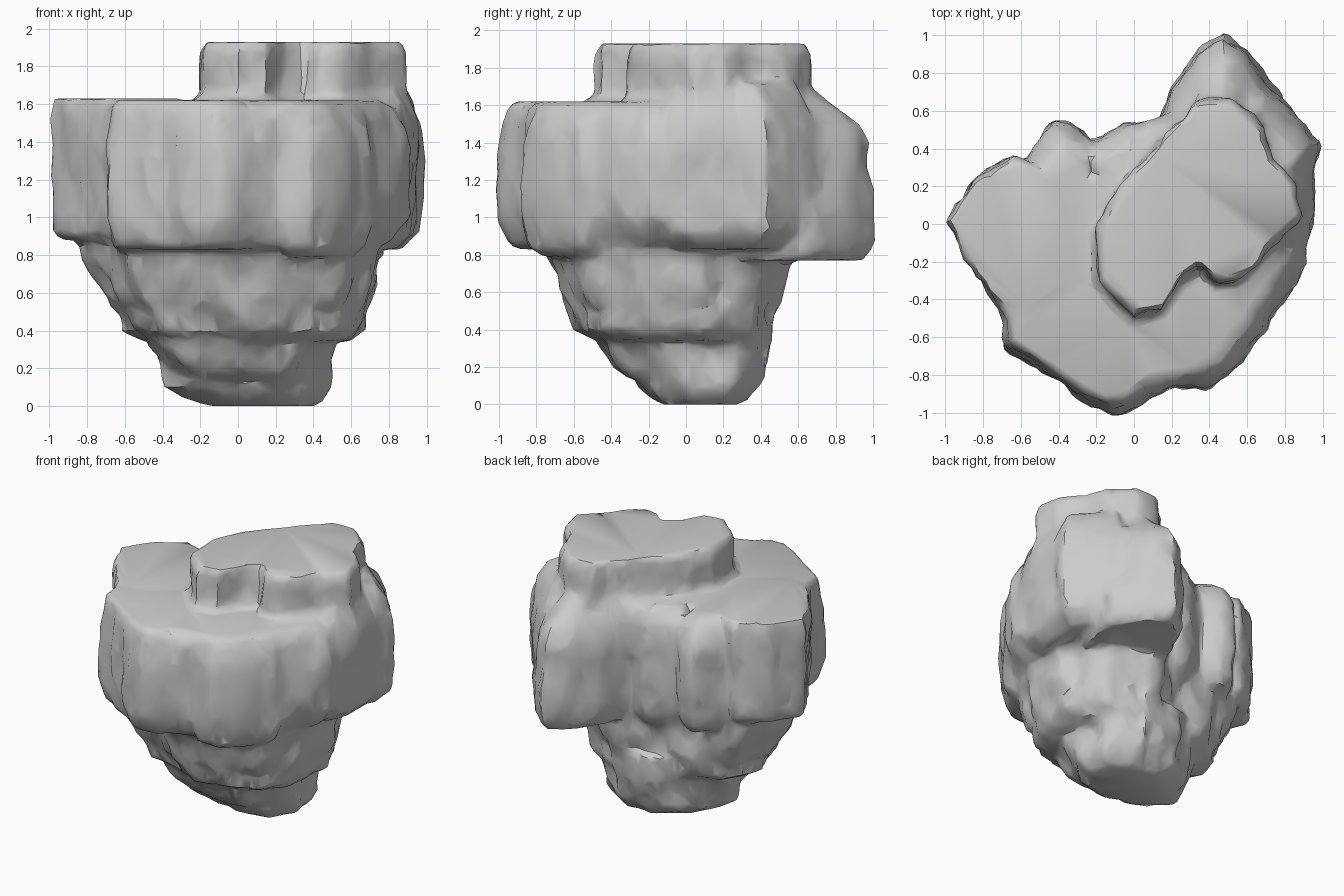
import bpy
import bmesh
from mathutils import Vector, noise

cube = bpy.data.objects.get("Cube")
if cube:
    bpy.data.objects.remove(cube, do_unlink=True)

stone = bpy.data.materials.new("grey stone")
stone.use_nodes = True
stone_colour = (0.6, 0.6, 0.6, 1)
stone.diffuse_color = stone_colour
stone.node_tree.nodes["Principled BSDF"].inputs["Base Color"].default_value = stone_colour


def boulder(name, outline, levels, pivot):
    """Stack scaled copies of an outline and bridge them into a closed lump."""
    bm = bmesh.new()
    rings = []
    px, py = pivot
    for z, scale in levels:
        rings.append([bm.verts.new((px + (x - px) * scale, py + (y - py) * scale, z))
                      for x, y in outline])
    bm.faces.new(list(reversed(rings[0])))
    bm.faces.new(rings[-1])
    count = len(outline)
    for low, high in zip(rings, rings[1:]):
        for i in range(count):
            j = (i + 1) % count
            bm.faces.new((low[i], low[j], high[j], high[i]))
    bmesh.ops.recalc_face_normals(bm, faces=bm.faces)
    mesh = bpy.data.meshes.new(name)
    bm.to_mesh(mesh)
    bm.free()
    obj = bpy.data.objects.new(name, mesh)
    bpy.context.collection.objects.link(obj)
    mesh.materials.append(stone)
    return obj


def apply_modifier(obj, kind, **settings):
    modifier = obj.modifiers.new(kind.title(), kind)
    for key, value in settings.items():
        setattr(modifier, key, value)
    bpy.ops.object.modifier_apply(modifier=modifier.name)


# Broad ledge that carries the front face, leaning back on the left-hand side
rock = boulder("floating_rock", [
    (-.69, -.48), (-.68, -.65), (-.4, -.83), (-.28, -.92), (-.12, -1), (.03, -.97),
    (.1, -.91), (.23, -.85), (.38, -.84), (.52, -.75), (.71, -.52), (.91, -.2),
    (.92, 0), (.6, .4), (.1, .42), (-.2, .3), (-.55, .2)],
    [(.83, .86), (.88, .93), (1, 1), (1.35, 1), (1.5, .97), (1.58, .94), (1.62, .88)],
    (-.45, -.4))

parts = []

# Proud column on the front
parts.append(boulder("front_lobe", [
    (.21, -.7), (.24, -.87), (.38, -.88), (.54, -.77), (.71, -.54), (.6, -.3), (.3, -.3)],
    [(.79, .75), (.84, .92), (1, 1), (1.3, 1), (1.48, .94), (1.6, .8)], (.35, -.4)))

# Block on the right-hand end
parts.append(boulder("side_block", [
    (-1, .02), (-.87, .22), (-.65, .37), (-.4, .26), (-.3, -.3), (-.6, -.5),
    (-.69, -.48), (-.87, -.22)],
    [(.88, .88), (.93, .98), (1.57, 1), (1.63, .96)], (-.5, 0)))

# Rounded lobes along the back, with a cleft beside the corner block
parts.append(boulder("outer_back_lobe", [
    (-.58, .32), (-.43, .55), (-.34, .54), (-.22, .44), (-.2, .1), (-.5, .1)],
    [(.8, .85), (.87, .97), (1.1, 1), (1.45, .97), (1.55, .85), (1.62, .6)], (-.35, .1)))
parts.append(boulder("inner_back_lobe", [
    (-.26, .42), (-.16, .47), (-.04, .53), (.06, .53), (.14, .4), (.2, .1), (-.2, .1)],
    [(.74, .8), (.83, .95), (1.1, 1), (1.4, 1), (1.53, .9), (1.63, .68)], (-.05, .1)))
parts.append(boulder("back_saddle", [
    (-.06, .5), (.16, .58), (.4, .5), (.3, .2), (0, .2)],
    [(1.2, .8), (1.3, 1), (1.5, 1), (1.64, .8)], (.2, .3)))

# Overhanging block at the back corner
parts.append(boulder("corner_block", [
    (.12, .5), (.18, .71), (.36, .95), (.48, 1.02), (.6, .93), (.68, .81), (.78, .68),
    (.75, .3), (.5, .1), (.3, .2)],
    [(.77, .9), (.83, .97), (1, 1), (1.2, .97), (1.4, .95), (1.5, .87),
     (1.57, .74), (1.7, .5)], (.45, .3)))

# Block on the left-hand end, set higher than the corner block
parts.append(boulder("end_block", [
    (.5, .6), (.7, .73), (.8, .65), (1, .43), (.94, .28), (.95, .05), (.91, -.14),
    (.6, -.25), (.4, .1)],
    [(.83, .76), (.92, .93), (1, .97), (1.35, 1), (1.5, .96), (1.6, .88), (1.72, .72)],
    (.5, .2)))

# Raised cap on top
parts.append(boulder("top_cap", [
    (-.2, -.05), (-.18, -.3), (0, -.5), (.15, -.45), (.25, -.29), (.35, -.23),
    (.45, -.31), (.57, -.29), (.75, -.1), (.88, .05), (.87, .2), (.74, .35),
    (.69, .52), (.5, .66), (.33, .65), (.15, .46), (-.1, .16)],
    [(1.5, 1.12), (1.62, 1.05), (1.69, 1), (1.88, 1), (1.93, .95)], (.35, .1)))

# Tapering tiers below the ledge
parts.append(boulder("under_tier", [
    (-.84, -.05), (-.65, -.42), (-.58, -.57), (-.3, -.63), (-.02, -.75), (.3, -.69),
    (.55, -.57), (.71, -.3), (.75, .1), (.62, .4), (.3, .57), (0, .43), (-.4, .4),
    (-.68, .27)],
    [(.34, .68), (.4, .81), (.5, .84), (.55, .89), (.68, .95), (.8, 1), (.95, 1)],
    (.25, .1)))
parts.append(boulder("foot_rock", [
    (-.5, -.12), (-.36, -.36), (0, -.48), (.33, -.4), (.51, -.12), (.49, .25),
    (.27, .47), (-.05, .43), (-.36, .22)],
    [(.14, .76), (.2, .88), (.34, 1), (.5, 1.03)], (.3, .18)))
parts.append(boulder("toe_rock", [
    (-.42, -.05), (-.25, -.2), (.1, -.27), (.35, -.23), (.48, 0), (.46, .25),
    (.25, .41), (-.05, .37), (-.3, .2)],
    [(0, .62), (.03, .77), (.1, .96), (.25, 1.03)], (.28, .1)))

# Fuse the lumps into one rock
bpy.context.view_layer.objects.active = rock
rock.select_set(True)
for part in parts:
    apply_modifier(rock, "BOOLEAN", operation="UNION", solver="EXACT", object=part)
    bpy.data.objects.remove(part, do_unlink=True)
apply_modifier(rock, "REMESH", mode="VOXEL", voxel_size=.025)
apply_modifier(rock, "SMOOTH", factor=.5, iterations=2)

# Chip the sides, more strongly towards the foot
shifts = []
for vert in rock.data.vertices:
    p, normal = vert.co, vert.normal
    height = min(max((p.z - .6) / .3, 0), 1)
    sample = Vector((p.x * 5, p.y * 5, p.z * 3))
    lump = noise.noise(sample) + .7 * noise.noise(sample * 2.3)
    shifts.append(Vector((normal.x, normal.y, 0)) * lump * (.045 - .02 * height))
for vert, shift in zip(rock.data.vertices, shifts):
    vert.co += shift
apply_modifier(rock, "DECIMATE", ratio=.1)
bpy.ops.object.shade_smooth_by_angle(angle=.6)
